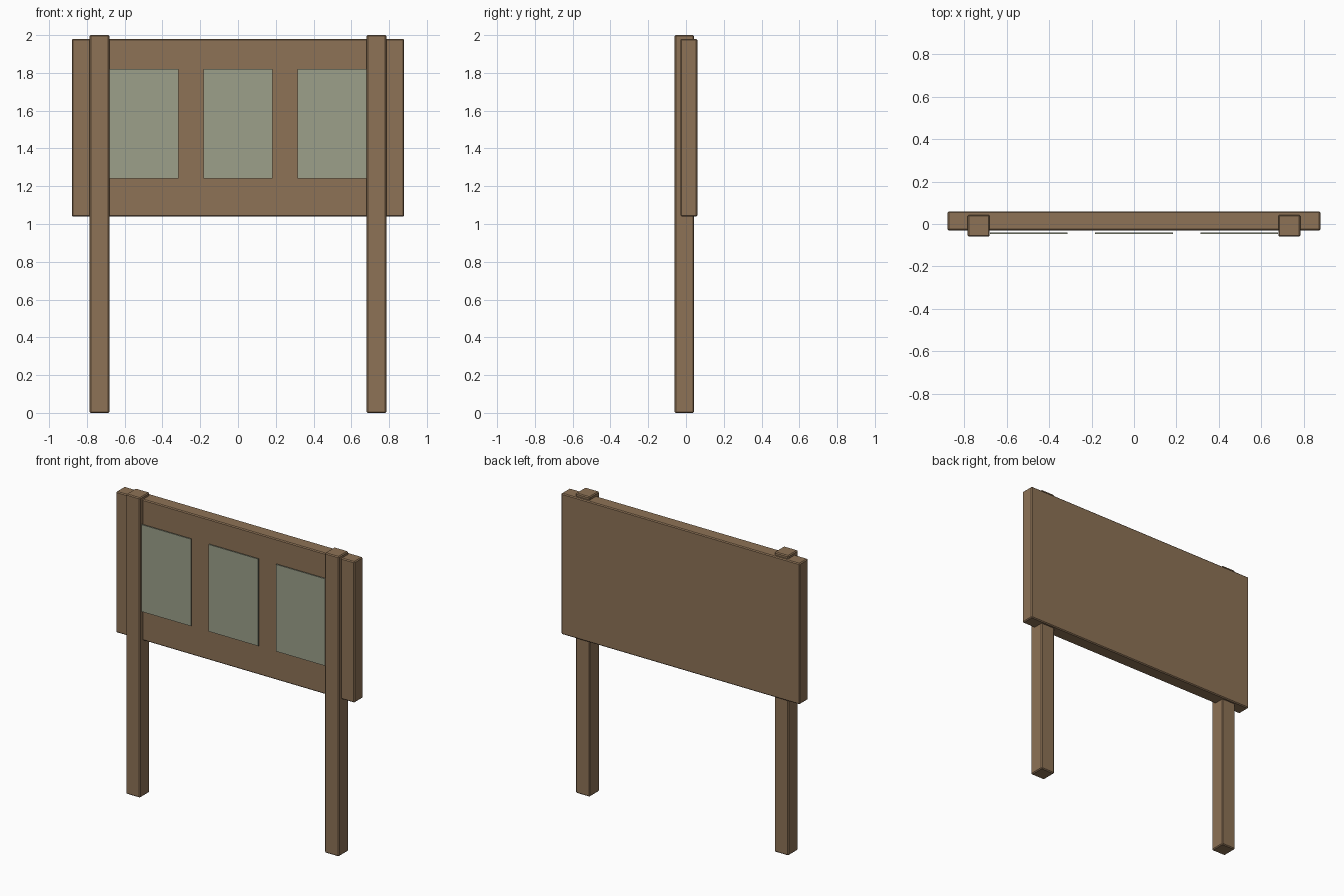
import bpy

cube = bpy.data.objects.get("Cube")
if cube:
    bpy.data.objects.remove(cube, do_unlink=True)


def make_material(name, color):
    mat = bpy.data.materials.new(name)
    mat.use_nodes = True
    mat.diffuse_color = color
    mat.node_tree.nodes["Principled BSDF"].inputs["Base Color"].default_value = color
    return mat


def box(name, low, high, mat, bevel=0.0):
    """Box between two corners, with an optional chamfer on every edge."""
    bpy.ops.mesh.primitive_cube_add(size=1)
    obj = bpy.context.object
    obj.name = name
    obj.location = [(a + b) / 2 for a, b in zip(low, high)]
    obj.scale = [b - a for a, b in zip(low, high)]
    bpy.ops.object.transform_apply(location=False, rotation=False, scale=True)
    obj.data.materials.append(mat)
    if bevel:
        mod = obj.modifiers.new("soft_edges", "BEVEL")
        mod.width = bevel
        mod.segments = 1
    return obj


wood = make_material("brown_wood", (0.27, 0.17, 0.093, 1))
paper = make_material("pale_green_paper", (0.332, 0.352, 0.254, 1))

# Main board
box("board", (-0.88, -0.03, 1.04), (0.88, 0.06, 1.98), wood, 0.006)

# Two posts set into the front of the board
for side, x in (("right", -0.733), ("left", 0.733)):
    box(side + "_post", (x - 0.052, -0.06, 0), (x + 0.052, 0.043, 2), wood, 0.006)

# Three notice sheets standing just off the board
for side, x in (("right", -0.497), ("middle", 0), ("left", 0.497)):
    box(side + "_notice", (x - 0.183, -0.048, 1.24), (x + 0.183, -0.04, 1.82), paper)
